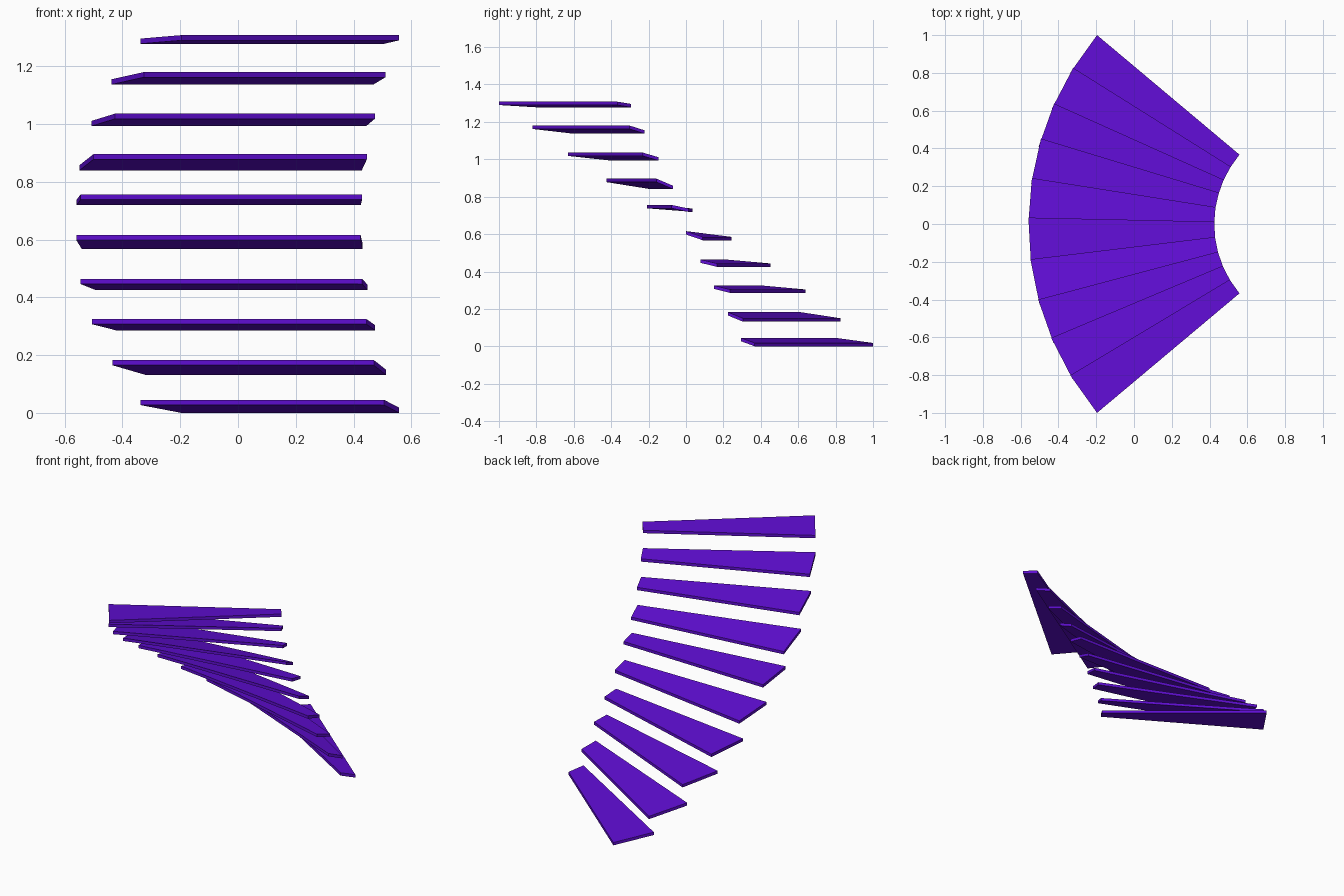
import bpy
import bmesh
from math import radians, sin, cos

cube = bpy.data.objects.get("Cube")
if cube:
    bpy.data.objects.remove(cube)

violet = bpy.data.materials.new("violet")
violet.use_nodes = True
colour = (0.115, 0.004, 0.65, 1)
violet.diffuse_color = colour
violet.node_tree.nodes["Principled BSDF"].inputs["Base Color"].default_value = colour

# Stair layout: wedge treads winding about a vertical axis
AXIS_X = 0.996
INNER, OUTER = 0.5715, 1.5557
SWEEP = 9
THICK = 0.018

# Per tread: back edge angle, top height at the raised front edge, drop to the back
TREADS = [
    (40, 0.045, 0.027), (32.1, 0.183, 0.033), (24.2, 0.325, 0.021),
    (16.9, 0.464, 0.021), (9, 0.616, 0.031), (1.25, 0.756, 0.019),
    (-6.9, 0.896, 0.038), (-14.9, 1.036, 0.025), (-22.8, 1.18, 0.025),
    (-31, 1.308, 0.012),
]


def point(radius, angle, z):
    a = radians(angle)
    return (AXIS_X - radius * cos(a), radius * sin(a), z)


def make_tread(name, back, top, drop):
    """Thin tapered slab, tilted down towards its back edge."""
    front = back - SWEEP
    outline = [(INNER, back, top - drop), (OUTER, back, top - drop),
               (OUTER, front, top), (INNER, front, top)]
    bm = bmesh.new()
    upper = [bm.verts.new(point(r, a, z)) for r, a, z in outline]
    lower = [bm.verts.new(point(r, a, z - THICK)) for r, a, z in outline]
    bm.faces.new(upper)
    bm.faces.new(lower[::-1])
    for i in range(4):
        j = (i + 1) % 4
        bm.faces.new((upper[j], upper[i], lower[i], lower[j]))
    bmesh.ops.recalc_face_normals(bm, faces=bm.faces)
    mesh = bpy.data.meshes.new(name)
    bm.to_mesh(mesh)
    bm.free()
    mesh.materials.append(violet)
    bpy.context.collection.objects.link(bpy.data.objects.new(name, mesh))


for number, (back, top, drop) in enumerate(TREADS, 1):
    make_tread(f"stair_tread_{number}", back, top, drop)
